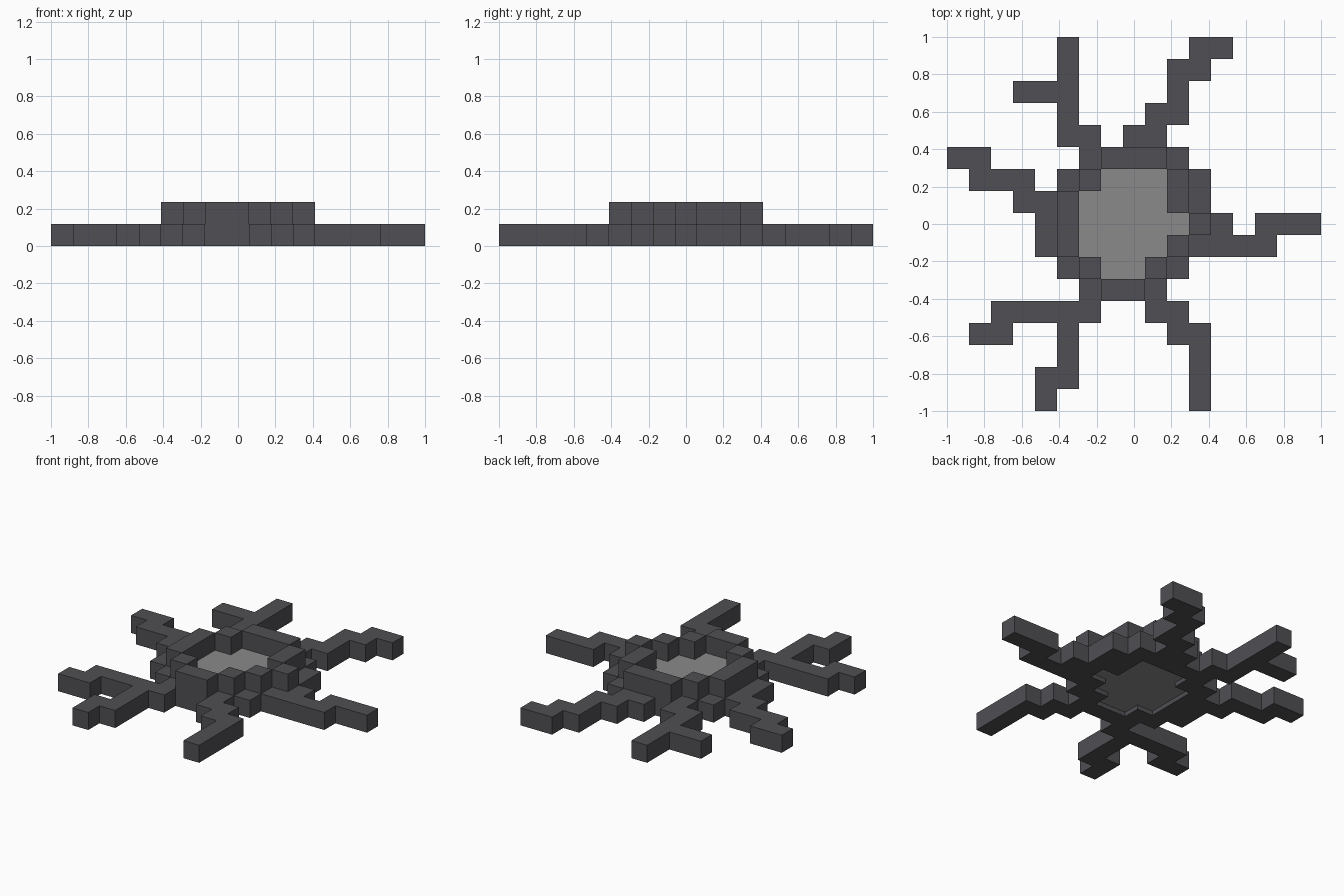
import bpy
import bmesh
from mathutils import Vector

cube = bpy.data.objects.get("Cube")
if cube:
    bpy.data.objects.remove(cube)

GRID = 17
CELL = 2 / GRID
STEPS = {"N": (0, -1), "S": (0, 1), "E": (1, 0), "W": (-1, 0),
         "NE": (1, -1), "SE": (1, 1), "NW": (-1, -1), "SW": (-1, 1)}


def make_material(name, color):
    mat = bpy.data.materials.new(name)
    mat.use_nodes = True
    mat.diffuse_color = color
    bsdf = mat.node_tree.nodes["Principled BSDF"]
    bsdf.inputs["Base Color"].default_value = color
    bsdf.inputs["Roughness"].default_value = 0.9
    return mat


def walk(col, row, path=""):
    """Cells visited from a starting column and row along compass steps."""
    cells = [(col, row)]
    for step in path.split():
        dx, dy = STEPS[step]
        col, row = col + dx, row + dy
        cells.append((col, row))
    return cells


def build(name, cells, bottom, top, mat):
    """Solid block made of grid cells, with walls only on the outline."""
    cells = set(cells)
    bm = bmesh.new()

    def quad(points):
        bm.faces.new([bm.verts.new(p) for p in points])

    half = CELL / 2
    corners = [(-half, -half), (half, -half), (half, half), (-half, half)]
    for col, row in sorted(cells):
        x = (col + 0.5) * CELL - 1
        y = 1 - (row + 0.5) * CELL
        quad([(x + a, y + b, top) for a, b in corners])
        quad([(x + a, y + b, bottom) for a, b in reversed(corners)])
        for key in "NSEW":
            dx, dy = STEPS[key]
            if (col + dx, row + dy) in cells:
                continue
            out = Vector((dx, -dy, 0)) * half
            side = Vector((dy, dx, 0)) * half
            mid = Vector((x, y, 0)) + out
            low, high = Vector((0, 0, bottom)), Vector((0, 0, top))
            quad([mid - side + low, mid + side + low,
                  mid + side + high, mid - side + high])
    bmesh.ops.remove_doubles(bm, verts=bm.verts[:], dist=CELL / 100)
    bmesh.ops.dissolve_limit(bm, angle_limit=0.01,
                             verts=bm.verts[:], edges=bm.edges[:])
    mesh = bpy.data.meshes.new(name)
    bm.to_mesh(mesh)
    bm.free()
    mesh.materials.append(mat)
    obj = bpy.data.objects.new(name, mesh)
    bpy.context.scene.collection.objects.link(obj)
    return obj


dark_stone = make_material("dark stone", (0.08, 0.078, 0.088, 1))
pool_grey = make_material("pool grey", (0.255, 0.255, 0.255, 1))

# Raised rim around the pool
rim = walk(7, 5, "E E SE S SE SW SW SW W NW NW N N NE")
build("raised_rim", rim, CELL, 2 * CELL, dark_stone)

# Low collar under and around the rim
collar = rim + walk(10, 5, "SE S SE SW SW SW") + walk(6, 11, "NW NW N N NE NE")
build("base_collar", collar, 0, CELL, dark_stone)

# Pool filling the middle, its underside slightly recessed
pool = walk(7, 6, "E E S W W W S E E E E SW W W W SE E")
build("pool", pool, 0.03, CELL, pool_grey)

# Crooked arms spreading over the ground
arms = {
    "back_right_arm": walk(6, 4, "W N N N N") + walk(4, 2, "W"),
    "back_left_arm": walk(8, 4, "E N E N N E N E"),
    "left_arm": walk(12, 9, "E E N E E"),
    "right_arm": walk(3, 7, "N W W N W"),
    "front_right_arm": walk(6, 12, "W W W W S W") + walk(5, 13, "S S W S"),
    "front_left_arm": walk(9, 12, "E S E S S S"),
}
for name, cells in arms.items():
    build(name, cells, 0, CELL, dark_stone)
